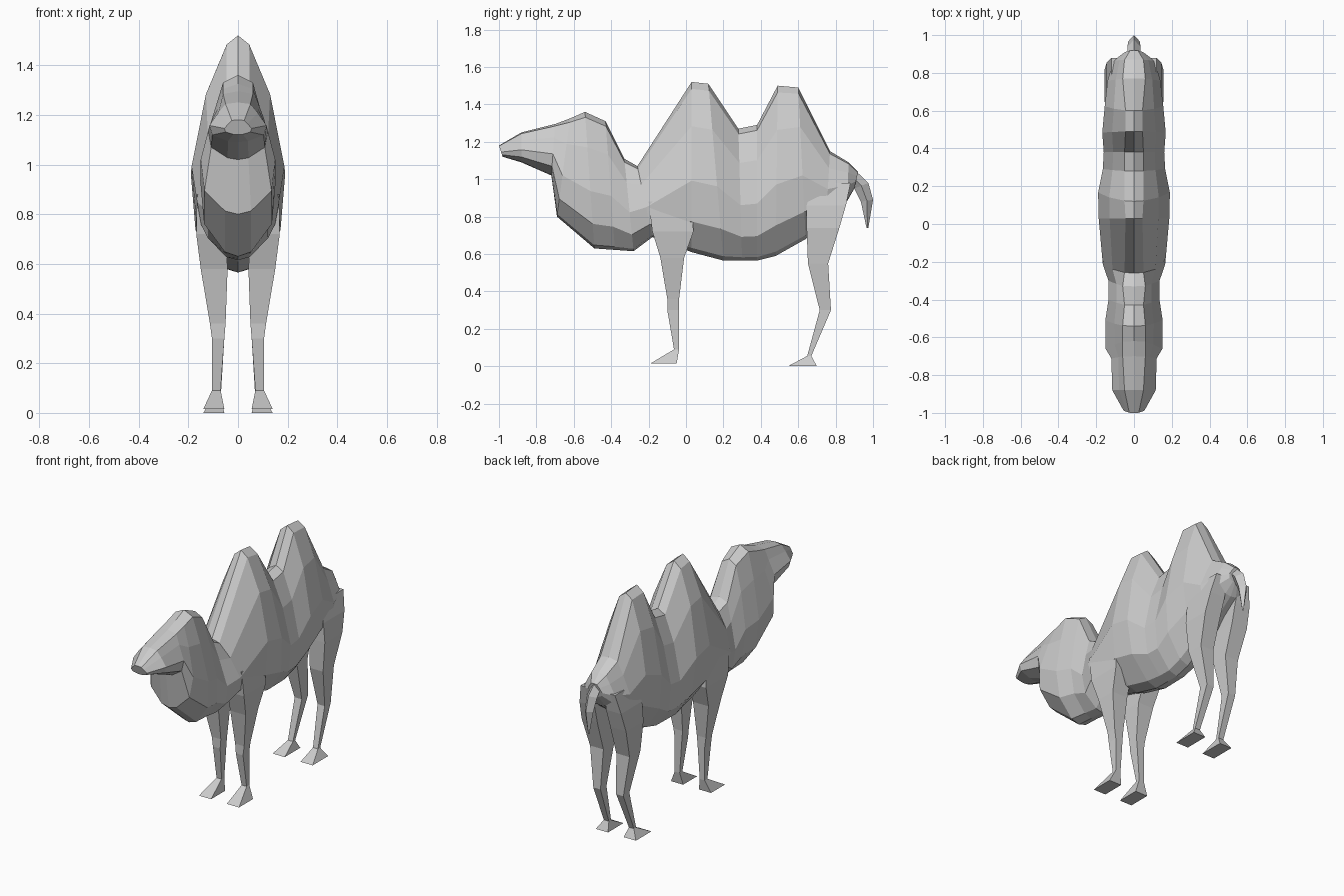
import bpy, bmesh

def loft(name, rings, mirror=False):
    """Skin a list of equal-length closed rings, capping both ends."""
    bm = bmesh.new()
    def skin(sign):
        rows = [[bm.verts.new((sign * x, y, z)) for x, y, z in r] for r in rings]
        n = len(rows[0])
        for a, b in zip(rows, rows[1:]):
            for i in range(n):
                j = (i + 1) % n
                bm.faces.new((a[i], a[j], b[j], b[i]))
        bm.faces.new(rows[0])
        bm.faces.new(rows[-1])
    skin(1)
    if mirror:
        skin(-1)
    bmesh.ops.recalc_face_normals(bm, faces=bm.faces)
    me = bpy.data.meshes.new(name)
    bm.to_mesh(me)
    bm.free()
    ob = bpy.data.objects.new(name, me)
    bpy.context.collection.objects.link(ob)
    return ob

# Body, neck and head: (top y, top z, bottom y, bottom z, ridge half width, half width)
stations = [
    (-1.00, 1.18, -0.98, 1.12, 0.025, 0.055),
    (-0.88, 1.25, -0.88, 1.09, 0.05, 0.115),
    (-0.70, 1.295, -0.72, 1.02, 0.06, 0.12),
    (-0.62, 1.325, -0.69, 0.80, 0.06, 0.15),
    (-0.54, 1.36, -0.49, 0.63, 0.06, 0.152),
    (-0.43, 1.31, -0.38, 0.622, 0.05, 0.135),
    (-0.33, 1.11, -0.28, 0.615, 0.06, 0.135),
    (-0.26, 1.07, -0.18, 0.69, 0.05, 0.165),
    (0.03, 1.52, 0.03, 0.61, 0.045, 0.187),
    (0.12, 1.51, 0.20, 0.565, 0.05, 0.19),
    (0.28, 1.27, 0.30, 0.565, 0.05, 0.165),
    (0.38, 1.29, 0.38, 0.565, 0.05, 0.16),
    (0.49, 1.50, 0.48, 0.59, 0.045, 0.168),
    (0.60, 1.49, 0.64, 0.68, 0.045, 0.155),
    (0.77, 1.15, 0.75, 0.80, 0.06, 0.14),
    (0.87, 1.09, 0.86, 0.88, 0.05, 0.11),
    (0.92, 1.04, 0.90, 0.95, 0.02, 0.05),
]

def body_ring(s):
    yt, zt, yb, zb, wt, w = s
    half = [(0, 0), (wt, 0.04), (0.69 * w, 0.26), (w, 0.58),
            (0.9 * w, 0.82), (0.35 * w, 0.975), (0, 1)]
    prof = half + [(-x, f) for x, f in half[-2:0:-1]]
    return [(x, yt + (yb - yt) * f, zt + (zb - zt) * f) for x, f in prof]

loft("body", [body_ring(s) for s in stations])

# Legs: (z, front y, back y, inner x, outer x)
front_leg = [
    (0.88, -0.20, 0.03, 0.08, 0.165),
    (0.72, -0.18, 0.04, 0.05, 0.168),
    (0.58, -0.137, -0.01, 0.042, 0.15),
    (0.36, -0.10, -0.037, 0.05, 0.113),
    (0.30, -0.10, -0.037, 0.055, 0.105),
    (0.09, -0.064, -0.037, 0.07, 0.105),
    (0.015, -0.19, -0.05, 0.055, 0.14),
]
hind_leg = [
    (0.98, 0.68, 0.88, 0.05, 0.12),
    (0.86, 0.645, 0.855, 0.04, 0.145),
    (0.74, 0.645, 0.82, 0.045, 0.155),
    (0.55, 0.652, 0.76, 0.045, 0.138),
    (0.30, 0.715, 0.775, 0.055, 0.105),
    (0.055, 0.648, 0.67, 0.07, 0.105),
    (0.0, 0.545, 0.70, 0.055, 0.14),
]

def leg_ring(s):
    z, y0, y1, x0, x1 = s
    return [(x0, y0, z), (x1, y0, z), (x1, y1, z), (x0, y1, z)]

loft("front_legs", [leg_ring(s) for s in front_leg], True)
loft("hind_legs", [leg_ring(s) for s in hind_leg], True)

# Tail: (outer y, outer z, inner y, inner z, half width)
tail = [
    (0.86, 1.09, 0.84, 1.02, 0.03),
    (0.975, 0.98, 0.90, 0.95, 0.035),
    (1.00, 0.89, 0.935, 0.88, 0.03),
    (0.975, 0.74, 0.965, 0.74, 0.004),
]
loft("tail", [[(0, a, b), (w, (a + c) / 2, (b + d) / 2), (0, c, d),
               (-w, (a + c) / 2, (b + d) / 2)] for a, b, c, d, w in tail])
